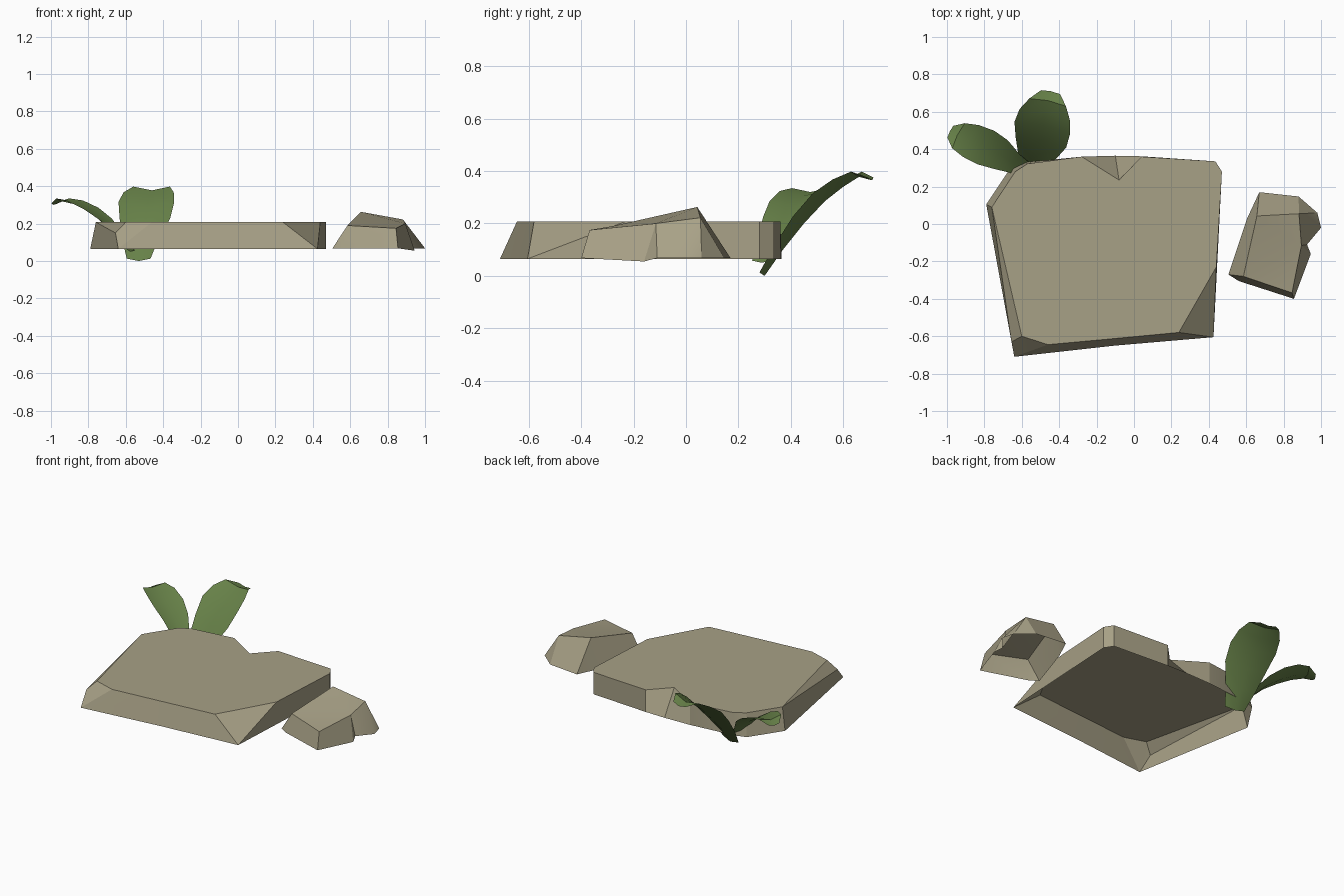
import bpy, bmesh, math
from mathutils import Vector

if "Cube" in bpy.data.objects:
    bpy.data.objects.remove(bpy.data.objects["Cube"])


def material(name, rgb):
    m = bpy.data.materials.new(name)
    m.diffuse_color = (*rgb, 1)
    m.use_nodes = True
    m.node_tree.nodes["Principled BSDF"].inputs["Base Color"].default_value = m.diffuse_color
    return m


STONE = material("sandy stone", (0.39, 0.355, 0.24))
GREEN = material("leaf green", (0.135, 0.22, 0.065))


def finish(bm, name, mat):
    me = bpy.data.meshes.new(name)
    bm.to_mesh(me)
    bm.free()
    ob = bpy.data.objects.new(name, me)
    bpy.context.collection.objects.link(ob)
    me.materials.append(mat)
    bpy.ops.object.select_all(action='DESELECT')
    ob.select_set(True)
    bpy.context.view_layer.objects.active = ob
    bpy.ops.object.shade_smooth_by_angle(angle=math.radians(30))
    return ob


def rock(name, pairs, z_low, z_top):
    """Open-bottomed stone: walls between paired foot and rim points, plus a cap.
    A None repeats the previous point, making a triangular facet."""
    bm = bmesh.new()
    feet, rim = [], []
    for foot, top in pairs:
        for pt, ring, z in ((foot, feet, z_low), (top, rim, z_top)):
            if pt is None:
                ring.append(ring[-1])
            else:
                ring.append(bm.verts.new(pt if len(pt) == 3 else (*pt, z)))
    n = len(pairs)
    for i in range(n):
        j = (i + 1) % n
        loop = list(dict.fromkeys([feet[i], feet[j], rim[j], rim[i]]))
        if len(loop) > 2:
            bm.faces.new(loop)
    cap = bm.faces.new(list(dict.fromkeys(rim)))
    bmesh.ops.triangulate(bm, faces=[cap])
    return finish(bm, name, STONE)


# large flat slab
rock("large_flat_stone", [
    ((-.64, -.71), (-.655, -.63, .15)), (None, (-.60, -.60)), (None, (-.46, -.645)),
    ((-.10, -.65), (-.10, -.612)),
    ((.425, -.605), (.24, -.58)), (None, (.44, -.23)),
    ((.47, .28), (.47, .28)), ((.435, .335), (.435, .335)),
    ((.04, .362), (.04, .36)), ((-.10, .365), (-.08, .235)), ((-.28, .36), (-.28, .36)),
    ((-.58, .33), (-.57, .322)), ((-.655, .308), (-.635, .28)),
    ((-.79, .105), (-.76, .09)),
], .065, .208)

# small stone beside it
rock("small_stone", [
    ((.505, -.27), (.585, -.28, .19)), ((.56, -.305), None),
    ((.855, -.40), (.845, -.368, .175)),
    ((.945, -.16, .055), (.895, -.115, .20)), ((.925, -.11), None),
    ((1.0, -.02), (.882, .055, .222)), ((.98, .06), None), ((.88, .147), None),
    ((.67, .17), (.657, .043, .263)), ((.605, .03), None),
], .068, .2)


def leaf(name, spine, lift):
    """Troughed blade: rows of three points across a curved spine."""
    bm = bmesh.new()
    head = Vector(spine[-1][:3]) - Vector(spine[0][:3])
    side = Vector((head.y, -head.x, 0)).normalized()
    back = Vector((-head.x, -head.y, 0)).normalized()
    rows = []
    for x, y, z, w in spine:
        c = Vector((x, y, z))
        up = (back * .5 + Vector((0, 0, 1))) * lift * w
        rows.append([bm.verts.new(p) for p in (c - side * w + up, c, c + side * w + up)])
    for a, b in zip(rows, rows[1:]):
        for k in (0, 1):
            bm.faces.new((a[k], a[k + 1], b[k + 1], b[k]))
    return finish(bm, name, GREEN)


# two leaves behind the slab
leaf("broad_leaf", [
    (-.53, .30, .0, .065), (-.52, .37, .10, .10), (-.495, .45, .20, .138),
    (-.487, .53, .285, .152), (-.475, .60, .34, .137), (-.46, .66, .378, .10),
    (-.445, .71, .365, .052)], .2)
leaf("side_leaf", [
    (-.575, .29, .05, .04), (-.64, .325, .13, .055), (-.72, .375, .21, .085),
    (-.80, .413, .265, .10), (-.88, .448, .305, .095), (-.945, .475, .32, .075),
    (-.985, .495, .30, .035)], .2)
